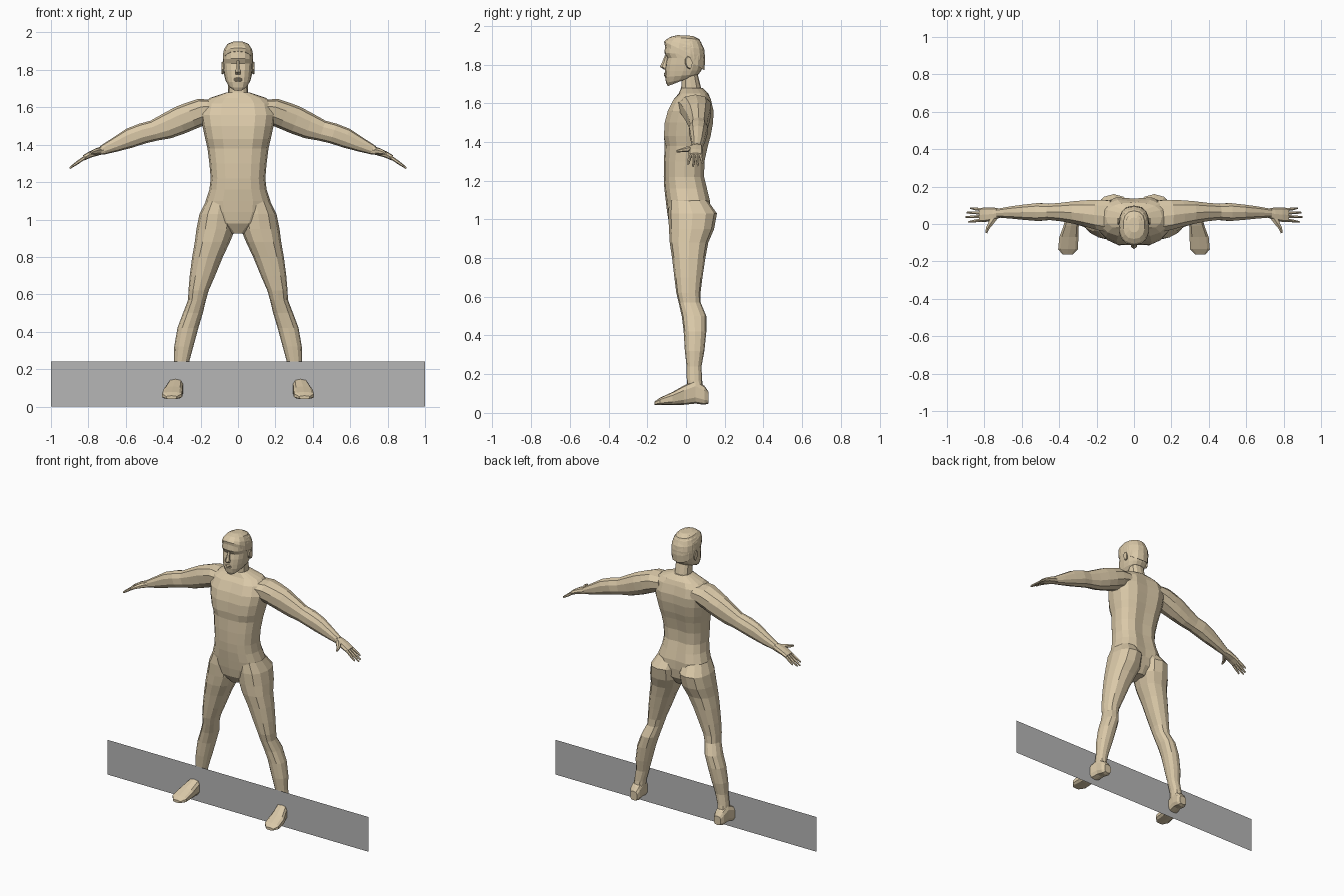
import bpy, bmesh, math
from mathutils import Vector


def material(name, rgb):
    m = bpy.data.materials.new(name)
    m.diffuse_color = (*rgb, 1)
    return m


SKIN = material("tan skin", (0.70, 0.58, 0.39))
GREY = material("grey panel", (0.47, 0.47, 0.47))


def ring(c, u, v, n=12, p=2.4):
    """Superellipse ring; the first point lies on -v."""
    pts = []
    for k in range(n):
        a = 2 * math.pi * k / n - math.pi / 2
        f = lambda t: math.copysign(abs(t) ** (2 / p), t) if abs(t) > 1e-6 else 0
        pts.append(Vector(c) + Vector(u) * f(math.cos(a)) + Vector(v) * f(math.sin(a)))
    return pts


def zring(z, cx, hw, yf, yb, n=12, p=2.4, tilt=0):
    return ring((cx, (yf + yb) / 2, z + tilt / 2), (hw, 0, 0), (0, (yb - yf) / 2, tilt / 2), n, p)


def xring(x, zt, zb, yf, yb, n=10, p=2.3, lean=0.0):
    """Ring across an arm; lean shifts the underside inwards."""
    h = (zt - zb) / 2
    return ring((x, (yf + yb) / 2, (zt + zb) / 2), (0, (yb - yf) / 2, 0), (lean * h, 0, h), n, p)


def loft(name, ring_sets, mirror=False, mat=SKIN, edit=None):
    """Skin each list of rings, cap the ends."""
    bm = bmesh.new()
    for rings in ring_sets:
        rows = [[bm.verts.new(q) for q in r] for r in rings]
        n = len(rows[0])
        for a, b in zip(rows, rows[1:]):
            for i in range(n):
                j = (i + 1) % n
                bm.faces.new((a[i], a[j], b[j], b[i]))
        bm.faces.new(rows[0][::-1])
        bm.faces.new(rows[-1])
    if edit:
        for v in bm.verts:
            edit(v.co)
    bmesh.ops.recalc_face_normals(bm, faces=bm.faces)
    me = bpy.data.meshes.new(name)
    bm.to_mesh(me)
    bm.free()
    me.materials.append(mat)
    ob = bpy.data.objects.new(name, me)
    bpy.context.collection.objects.link(ob)
    if mirror:
        ob.modifiers.new("mirror", "MIRROR").use_mirror_merge = False
    return ob


# Torso: chest groove and spine are pressed in along the centre line
def torso_grooves(co):
    if abs(co.x) < 0.001:
        if co.y < 0 and 1.4 < co.z < 1.64:
            co.y += 0.012
        elif co.y > 0 and 1.0 < co.z < 1.64:
            co.y -= 0.014


torso = [(0.925, .035, -.055, .08), (0.98, .125, -.088, .115), (1.04, .165, -.098, .13),
         (1.10, .173, -.105, .13), (1.16, .153, -.112, .115), (1.22, .146, -.115, .10),
         (1.30, .153, -.114, .102), (1.38, .163, -.110, .12), (1.43, .175, -.122, .135),
         (1.50, .190, -.118, .148), (1.56, .200, -.102, .15), (1.62, .185, -.070, .135),
         (1.65, .150, -.038, .115), (1.68, .06, -.025, .085)]
loft("torso", [[zring(z, 0, h, f, b, 16, 2.5) for z, h, f, b in torso]], edit=torso_grooves)

# Neck
loft("neck", [[zring(1.60, 0, .07, -.045, .11), zring(1.68, 0, .053, -.025, .078),
               zring(1.75, 0, .052, -.02, .06)]])

# Head: z front, z back, half width, y front, y back
head = [(1.688, 1.725, .034, -.094, .0), (1.705, 1.735, .053, -.103, .04),
        (1.735, 1.75, .067, -.108, .065), (1.765, 1.77, .073, -.108, .08),
        (1.80, 1.80, .078, -.106, .091), (1.835, 1.83, .080, -.098, .096),
        (1.860, 1.85, .081, -.112, .097), (1.90, 1.88, .079, -.107, .092),
        (1.925, 1.915, .068, -.092, .078), (1.943, 1.94, .045, -.06, .05)]
loft("head", [[zring(a, 0, h, f, b, 16, 2.5, z - a) for a, z, h, f, b in head]])

# Hair cap with a lip at the forehead
hair = [(1.900, 1.77, .083, -.110, .094), (1.918, 1.82, .082, -.113, .099),
        (1.928, 1.88, .076, -.104, .094), (1.943, 1.93, .058, -.080, .070),
        (1.952, 1.948, .028, -.045, .035)]
loft("hair", [[zring(a, 0, h, f, b, 14, 2.4, z - a) for a, z, h, f, b in hair]])

# Face: nose and lips
loft("nose", [[zring(z, 0, h, f, -.085, 6, 2) for z, h, f in
               [(1.850, .010, -.108), (1.815, .011, -.122), (1.788, .017, -.135), (1.775, .014, -.115)]]])
loft("lips", [[zring(z, 0, h, f, -.08, 8, 2) for z, h, f in
               [(1.735, .016, -.108), (1.743, .026, -.115), (1.748, .028, -.111),
                (1.754, .024, -.116), (1.760, .012, -.109)]]])

# Ears
loft("ears", [[ring((.080 + dx, .012 + dx * .5, 1.81), (0, r, .004), (0, -.006, r * 1.9), 8, 2)
               for dx, r in [(-.01, .013), (.004, .018), (.009, .016)]]], True)

# Legs: z, centre x, half width, y front, y back
leg = [(1.10, .095, .075, -.085, .11), (1.03, .108, .098, -.092, .16),
       (0.95, .118, .104, -.088, .145), (0.88, .137, .094, -.084, .115),
       (0.80, .163, .082, -.072, .10), (0.70, .190, .068, -.06, .085),
       (0.62, .211, .054, -.05, .075), (0.57, .219, .048, -.038, .076),
       (0.50, .241, .053, -.022, .105), (0.42, .268, .056, -.012, .105),
       (0.32, .290, .051, -.006, .095), (0.24, .302, .041, .003, .08),
       (0.17, .317, .036, .004, .083), (0.09, .326, .036, .004, .095)]
loft("legs", [[zring(z, c, h, f, b, 12, 2.3) for z, c, h, f, b in leg]], True)

# Feet: y, centre x, half width, bottom z, top z
foot = [(-.163, .355, .028, .040, .058), (-.135, .353, .054, .040, .078),
        (-.07, .348, .053, .040, .108), (-.01, .336, .042, .042, .142),
        (.05, .325, .038, .048, .17), (.095, .322, .037, .042, .14), (.116, .320, .026, .048, .11)]
loft("feet", [[ring((c, y, (b + t) / 2), (h, 0, 0), (0, 0, (t - b) / 2), 10, 3.2)
               for y, c, h, b, t in foot]], True)

# Arms: x, z top, z bottom, y front, y back
arm = [(.12, 1.64, 1.54, -.05, .13), (.19, 1.645, 1.51, -.035, .132),
       (.25, 1.625, 1.485, -.018, .130), (.31, 1.602, 1.46, -.002, .125),
       (.38, 1.565, 1.435, .012, .116), (.45, 1.528, 1.422, .020, .110),
       (.51, 1.512, 1.408, .014, .114), (.58, 1.485, 1.385, .020, .106),
       (.66, 1.435, 1.363, .028, .095), (.73, 1.392, 1.346, .034, .082)]
loft("arms", [[xring(x, t, b, f, k, lean=.35) for x, t, b, f, k in arm]], True)

# Hands: palm, four fingers and a thumb
palm = [(.715, 1.395, 1.352, .034, .082), (.75, 1.382, 1.343, .020, .088),
        (.79, 1.364, 1.332, .012, .088), (.825, 1.343, 1.316, .012, .086)]
parts = [[xring(x, t, b, f, k, 8, 3, .3) for x, t, b, f, k in palm]]
for y, dy, length in [(.021, -.010, .065), (.040, -.003, .080), (.059, .002, .075), (.077, .008, .056)]:
    row = []
    for t, r in [(-.15, .009), (.5, .0085), (1, .005)]:
        x = .82 + length * t
        z = 1.331 - length * t * .70
        row.append(xring(x, z + r, z - r, y + dy * t - r, y + dy * t + r, 6, 2, .4))
    parts.append(row)
parts.append([ring((x, y, z), (r, r * .4, 0), (0, 0, r), 6, 2) for x, y, z, r in
              [(.745, .035, 1.365, .018), (.765, .005, 1.362, .015),
               (.782, -.022, 1.357, .010), (.79, -.048, 1.352, .006)]])
loft("hands", parts, True)

# Upright grey panel through the ankles
me = bpy.data.meshes.new("panel")
me.from_pydata([(-1, 0, 0), (1, 0, 0), (1, 0, .24), (-1, 0, .24)], [], [(0, 1, 2, 3)])
me.materials.append(GREY)
bpy.context.collection.objects.link(bpy.data.objects.new("panel", me))
